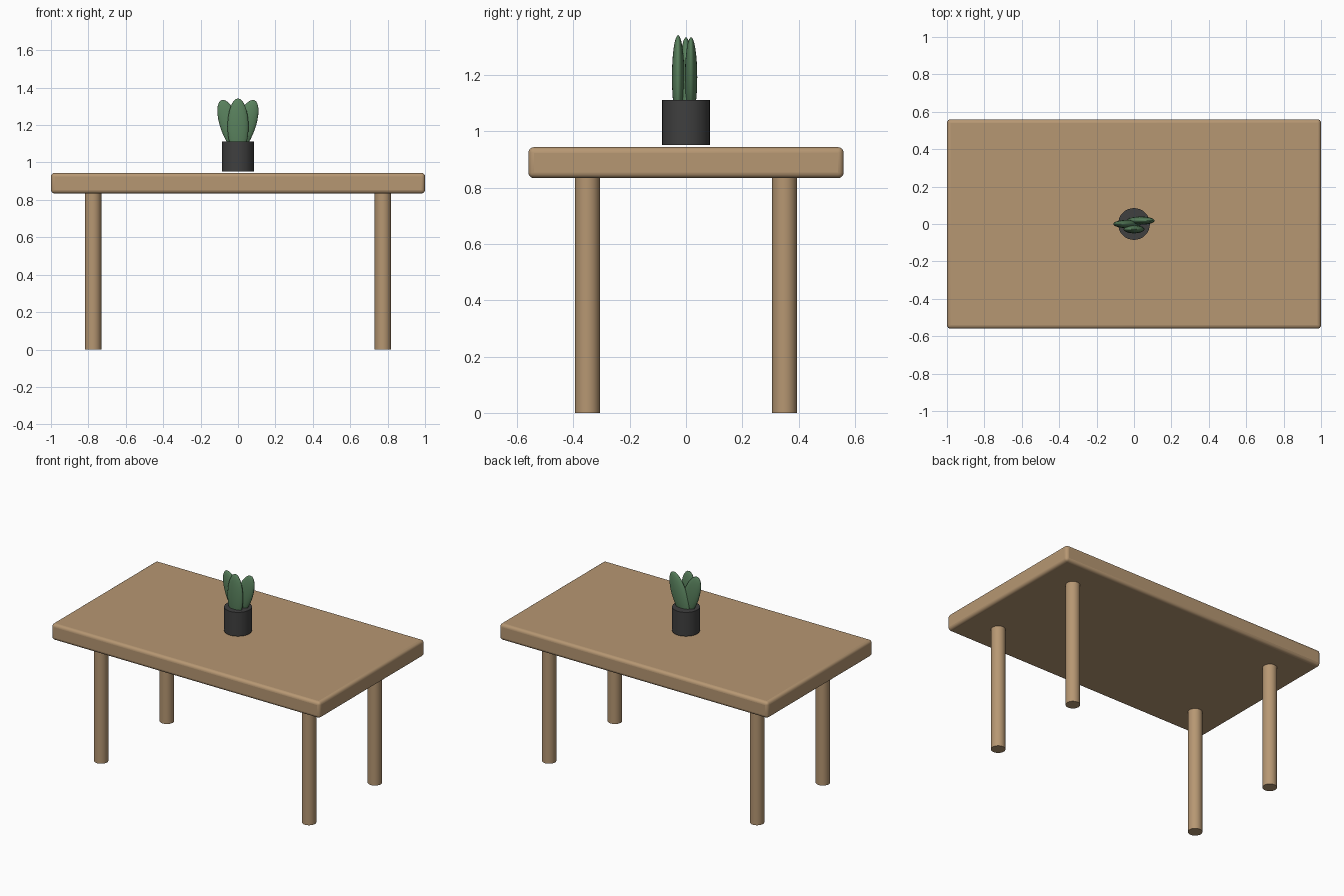
import bpy
from math import radians

if "Cube" in bpy.data.objects:
    bpy.data.objects.remove(bpy.data.objects["Cube"])


def material(name, rgb):
    m = bpy.data.materials.new(name)
    m.diffuse_color = (*rgb, 1)
    m.use_nodes = True
    m.node_tree.nodes["Principled BSDF"].inputs["Base Color"].default_value = m.diffuse_color
    return m


WOOD = material("wood", (0.47, 0.31, 0.17))
DARK = material("dark_pot", (0.05, 0.05, 0.05))
GREEN = material("leaf_green", (0.10, 0.22, 0.11))


def finish(name, mat, angle=35):
    ob = bpy.context.object
    ob.name = name
    ob.data.materials.append(mat)
    bpy.ops.object.shade_smooth_by_angle(angle=radians(angle))
    return ob


def cylinder(name, mat, x, y, z0, z1, r, sides=32):
    bpy.ops.mesh.primitive_cylinder_add(
        vertices=sides, radius=r, depth=z1 - z0, location=(x, y, (z0 + z1) / 2))
    return finish(name, mat)


def leaf(name, x, y, z, tilt):
    bpy.ops.mesh.primitive_uv_sphere_add(
        segments=32, ring_count=16, location=(x, y, z), rotation=(0, radians(tilt), 0))
    bpy.context.object.scale = (0.056, 0.022, 0.15)
    return finish(name, GREEN, 180)


# Tabletop: rounded slab
bpy.ops.mesh.primitive_cube_add(size=1, location=(0, 0, 0.889))
bpy.context.object.scale = (2.0, 1.12, 0.11)
bpy.ops.object.transform_apply(location=False, rotation=False, scale=True)
top = finish("tabletop", WOOD)
bevel = top.modifiers.new("rounded_edges", 'BEVEL')
bevel.width = 0.02
bevel.segments = 4

# Four round legs
for side, sx in (("left", -1), ("right", 1)):
    for end, sy in (("front", -1), ("back", 1)):
        cylinder(f"{end}_{side}_leg", WOOD, sx * 0.775, sy * 0.35, 0, 0.84, 0.044)

# Pot, standing just clear of the tabletop
cylinder("pot", DARK, 0, 0, 0.951, 1.112, 0.085)

# Three flattened leaves fanned sideways
leaf("front_leaf", 0, -0.028, 1.192, 0)
leaf("left_leaf", -0.037, 0.0, 1.192, -20)
leaf("right_leaf", 0.036, 0.018, 1.192, 20)
